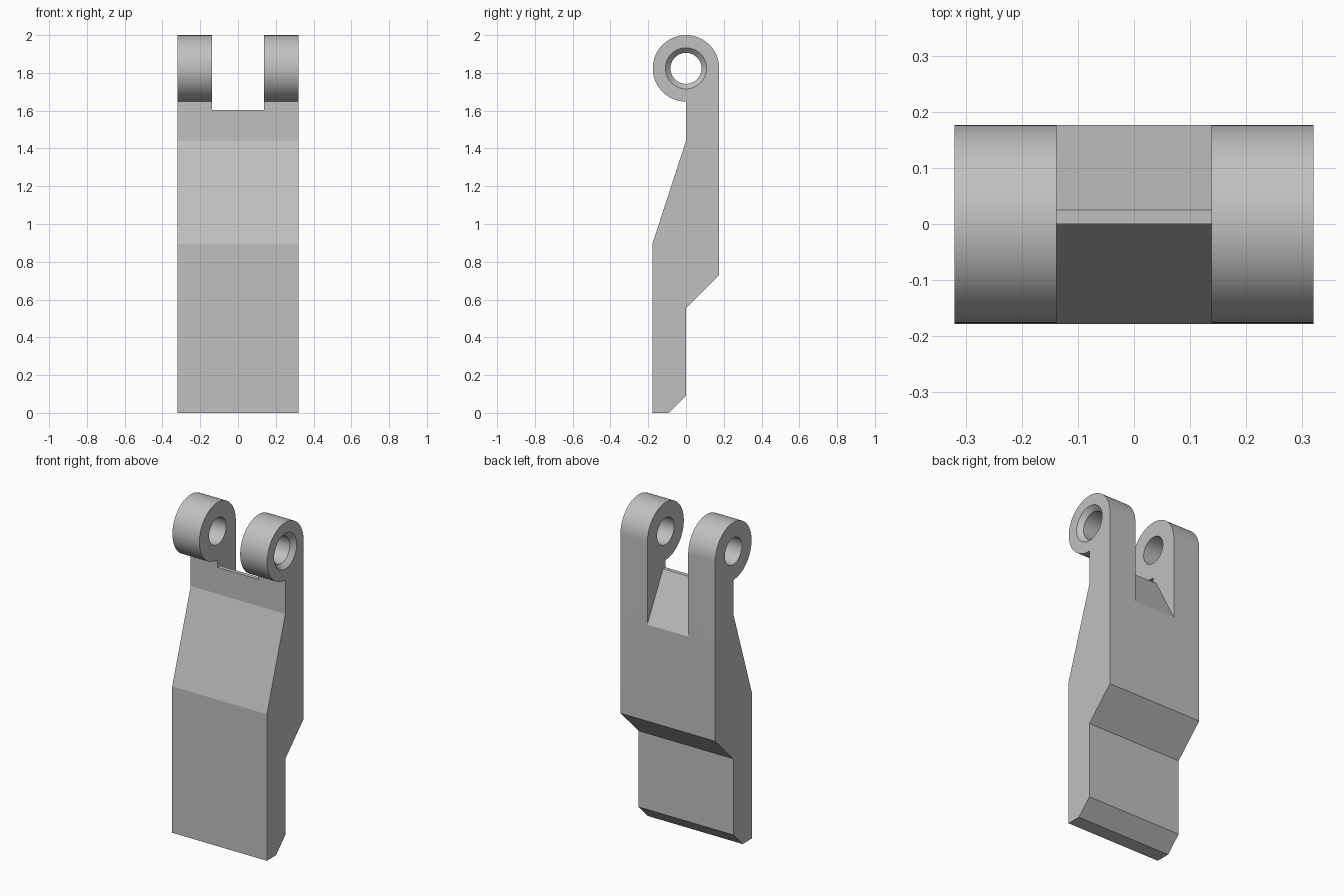
import bpy, bmesh
from math import sin, cos, pi, radians
from mathutils import Matrix

if "Cube" in bpy.data.objects:
    bpy.data.objects.remove(bpy.data.objects["Cube"])

HALF_WIDTH = 0.32
SLOT_HALF = 0.138
EYE_R = 0.176
EYE_Z = 2 - EYE_R
HOLE_R = 0.082
SINK_R = 0.109

grey = bpy.data.materials.new("grey metal")
grey.use_nodes = True
colour = (0.53, 0.53, 0.53, 1)
grey.diffuse_color = colour
grey.node_tree.nodes["Principled BSDF"].inputs["Base Color"].default_value = colour


def finish(name, bm):
    bmesh.ops.recalc_face_normals(bm, faces=bm.faces)
    mesh = bpy.data.meshes.new(name)
    bm.to_mesh(mesh)
    bm.free()
    mesh.materials.append(grey)
    obj = bpy.data.objects.new(name, mesh)
    bpy.context.collection.objects.link(obj)
    return obj


def extrude_profile(name, points, half):
    """Solid from a (y, z) side profile, spanning -half to half in x."""
    bm = bmesh.new()
    face = bm.faces.new([bm.verts.new((-half, y, z)) for y, z in points])
    out = bmesh.ops.extrude_face_region(bm, geom=[face])["geom"]
    verts = [v for v in out if isinstance(v, bmesh.types.BMVert)]
    bmesh.ops.translate(bm, verts=verts, vec=(2 * half, 0, 0))
    return finish(name, bm)


def pin_cutter(name, r1, r2, x, depth):
    """Cylinder or cone along x at the hinge axis."""
    bm = bmesh.new()
    place = Matrix.Translation((x, 0, EYE_Z)) @ Matrix.Rotation(pi / 2, 4, "Y")
    bmesh.ops.create_cone(bm, cap_ends=True, segments=64, radius1=r1,
                          radius2=r2, depth=depth, matrix=place)
    return finish(name, bm)


# Side profile: foot, offset body, neck and round hinge eye
eye = [(EYE_R * cos(a), EYE_Z + EYE_R * sin(a))
       for a in (1.5 * pi * i / 48 for i in range(49))]
profile = [(-0.178, 0), (-0.09, 0), (0, 0.09), (0, 0.555), (EYE_R, 0.73)]
profile += eye + [(0, 1.44), (-0.178, 0.895)]
link = extrude_profile("hinge_link", profile, HALF_WIDTH)

# Slot between the eyes, with a ramp running out on the back
slot = extrude_profile("slot_cutter", [
    (-0.4, 1.603), (0.025, 1.603), (EYE_R, 1.32), (0.23, 1.22),
    (0.4, 1.22), (0.4, 2.2), (-0.4, 2.2)], SLOT_HALF)

# Pin hole through both eyes, countersunk on the left eye
hole = pin_cutter("pin_hole_cutter", HOLE_R, HOLE_R, 0, 1)
slope = SINK_R - HOLE_R
sink = pin_cutter("countersink_cutter", HOLE_R - slope, SINK_R + slope,
                  HALF_WIDTH - slope / 2, 3 * slope)

bpy.context.view_layer.objects.active = link
for cutter in (slot, hole, sink):
    mod = link.modifiers.new(cutter.name, "BOOLEAN")
    mod.operation = "DIFFERENCE"
    mod.solver = "EXACT"
    mod.object = cutter
    bpy.ops.object.modifier_apply(modifier=mod.name)
    bpy.data.objects.remove(cutter)

bpy.ops.object.select_all(action="DESELECT")
link.select_set(True)
bpy.ops.object.shade_smooth_by_angle(angle=radians(15))
